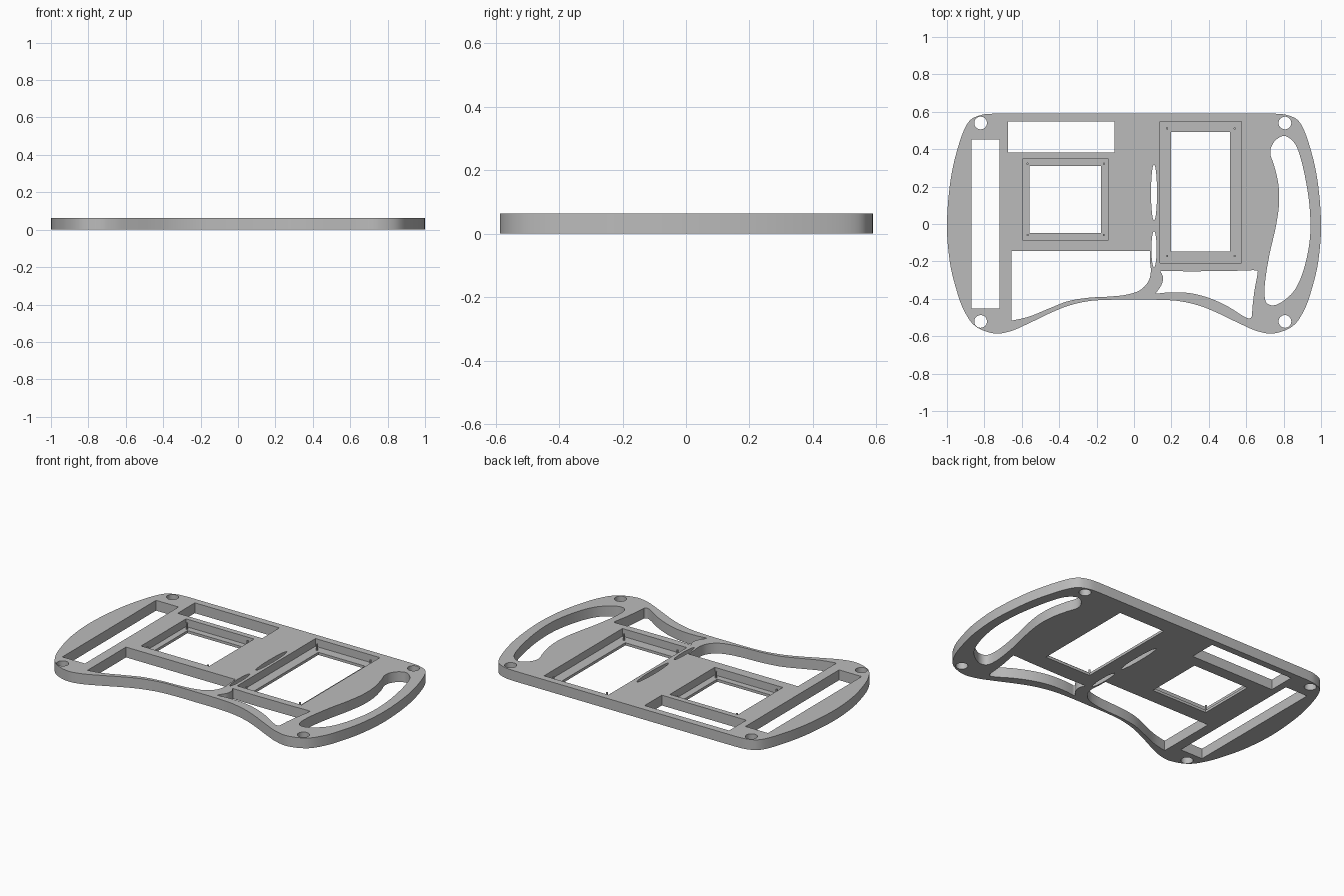
import bpy, bmesh, math
from mathutils import Vector

THICK, LEDGE = 0.063, 0.016

cube = bpy.data.objects.get("Cube")
if cube:
    bpy.data.objects.remove(cube, do_unlink=True)

grey = bpy.data.materials.new("plain grey")
grey.use_nodes = True
colour = (0.5, 0.5, 0.5, 1)
grey.diffuse_color = colour
grey.node_tree.nodes["Principled BSDF"].inputs["Base Color"].default_value = colour


def smooth(points, closed=False, steps=6):
    """Sample a flowing curve through the points."""
    p = [Vector(q) for q in points]
    n = len(p)
    get = (lambda i: p[i % n]) if closed else (lambda i: p[max(0, min(n - 1, i))])
    out = []
    for i in range(n if closed else n - 1):
        a, b, c, d = (get(i + k) for k in (-1, 0, 1, 2))
        for s in range(steps):
            t = s / steps
            out.append(b + (c - a) * t / 2 + (a - b * 2.5 + c * 2 - d / 2) * t**2
                       + ((b - c) * 3 + d - a) * t**3 / 2)
    return out if closed else out + [p[-1]]


def rect(x0, x1, y0, y1):
    return [Vector(q) for q in ((x0, y0), (x1, y0), (x1, y1), (x0, y1))]


def ellipse(x, y, rx, ry, sides=32):
    angles = [math.tau * i / sides for i in range(sides)]
    return [Vector((x + rx * math.cos(a), y + ry * math.sin(a))) for a in angles]


def slab(name, loops, z0, z1):
    """Extrude an outline, with any further loops as holes."""
    bm = bmesh.new()
    for loop in loops:
        vs = [bm.verts.new((q.x, q.y, z0)) for q in loop]
        for i, v in enumerate(vs):
            bm.edges.new((v, vs[i - 1]))
    bmesh.ops.triangle_fill(bm, edges=bm.edges[:], use_beauty=True, normal=(0, 0, 1))
    made = bmesh.ops.extrude_face_region(bm, geom=bm.faces[:])["geom"]
    top = [g for g in made if isinstance(g, bmesh.types.BMVert)]
    bmesh.ops.translate(bm, verts=top, vec=(0, 0, z1 - z0))
    bmesh.ops.recalc_face_normals(bm, faces=bm.faces[:])
    mesh = bpy.data.meshes.new(name)
    bm.to_mesh(mesh)
    bm.free()
    mesh.materials.append(grey)
    obj = bpy.data.objects.new(name, mesh)
    bpy.context.collection.objects.link(obj)
    return obj


def activate(obj):
    bpy.ops.object.select_all(action="DESELECT")
    obj.select_set(True)
    bpy.context.view_layer.objects.active = obj


# Outer outline: one half, then its mirror image
half = smooth([(0, -.405), (-.12, -.405), (-.24, -.412), (-.35, -.437), (-.45, -.477),
               (-.56, -.53), (-.66, -.573), (-.75, -.585), (-.85, -.545), (-.91, -.46),
               (-.95, -.35), (-.985, -.2), (-1, 0), (-.98, .24), (-.935, .43),
               (-.885, .545), (-.82, .582), (-.75, .59)])
outline = half + [Vector((-q.x, q.y)) for q in reversed(half[1:])]

# Hand grip slot
grip = smooth([(.81, .47), (.765, .455), (.735, .415), (.73, .37), (.75, .31), (.772, .21),
               (.775, .1), (.757, -.02), (.725, -.16), (.703, -.29), (.698, -.375),
               (.708, -.42), (.74, -.435), (.785, -.42), (.85, -.365), (.895, -.28),
               (.928, -.16), (.943, -.04), (.938, .1), (.917, .24), (.89, .355),
               (.86, .43)], closed=True)

# Front windows beside the central stem
left_window = [Vector((-.655, -.145)), Vector((.085, -.145))] + smooth(
    [(.085, -.2), (.09, -.255), (.075, -.31), (.03, -.355), (-.04, -.378), (-.13, -.388),
     (-.24, -.394), (-.35, -.412), (-.45, -.45), (-.56, -.495), (-.655, -.517)])
right_window = smooth([(.14, -.25), (.155, -.285), (.147, -.325), (.117, -.37)])
right_window += smooth([(.125, -.372), (.2, -.365), (.3, -.37), (.4, -.395), (.5, -.44),
                        (.58, -.49), (.615, -.505), (.63, -.495)])
right_window += smooth([(.635, -.43), (.645, -.35), (.66, -.265), (.65, -.248),
                        (.55, -.25), (.3, -.253), (.18, -.25)])

# Pocket bounds, opening bounds, and peg inset from the pocket edge
pockets = {
    "small": ((-.595, -.135, -.085, .348), (-.558, -.177, -.048, .31), .026),
    "large": ((.14, .575, -.208, .548), (.198, .513, -.147, .492), .037),
}

holes = [grip, left_window, right_window,
         rect(-.675, -.104, .382, .548), rect(-.87, -.718, -.452, .452),
         ellipse(.107, .168, .016, .15), ellipse(.107, -.135, .014, .096)]
holes += [ellipse(x, y, .034, .034) for x in (-.82, .807) for y in (-.521, .54)]
holes += [rect(*opening) for _, opening, _ in pockets.values()]
plate = slab("base_plate", [outline] + holes, 0, THICK)

# Sink the pockets, leaving a thin ledge, and stand a peg in each corner
for name, (pocket, _, inset) in pockets.items():
    cutter = slab(name + "_cutter", [rect(*pocket)], LEDGE, THICK * 2)
    cutter.hide_render = True
    mod = plate.modifiers.new(name, "BOOLEAN")
    mod.operation, mod.solver, mod.object = "DIFFERENCE", "EXACT", cutter
    activate(plate)
    bpy.ops.object.modifier_apply(modifier=mod.name)
    bpy.data.objects.remove(cutter, do_unlink=True)
    x0, x1, y0, y1 = pocket
    corners = [(x, y) for x in (x0 + inset, x1 - inset) for y in (y0 + inset, y1 - inset)]
    for i, (x, y) in enumerate(corners):
        peg = slab(f"{name}_pocket_peg_{i + 1}", [ellipse(x, y, .006, .006, 12)],
                   LEDGE / 2, THICK * 0.85)
        activate(peg)
        bpy.ops.object.shade_smooth_by_angle()

activate(plate)
bpy.ops.object.shade_smooth_by_angle()
